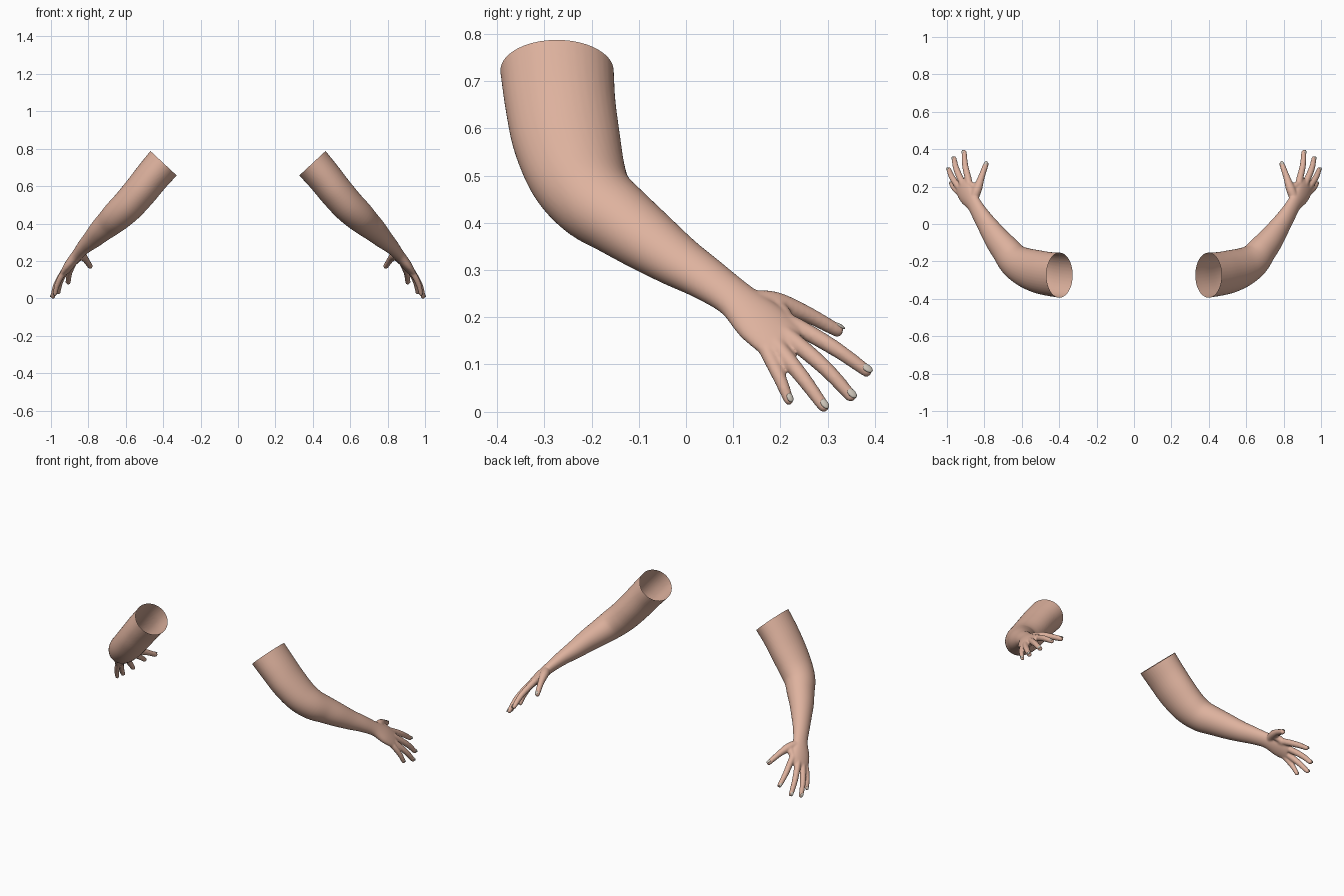
import bpy, bmesh, math
from mathutils import Vector, Matrix

if "Cube" in bpy.data.objects:
    bpy.data.objects.remove(bpy.data.objects["Cube"])


def material(name, rgb):
    m = bpy.data.materials.new(name)
    m.diffuse_color = (*rgb, 1)
    m.use_nodes = True
    m.node_tree.nodes["Principled BSDF"].inputs["Base Color"].default_value = m.diffuse_color
    return m


skin = material("skin", (0.73, 0.445, 0.342))
nail_grey = material("nail_grey", (0.60, 0.55, 0.48))

HAND_W = Vector((-0.55, 0.57, 0.61)).normalized()   # little finger side to index side


def smooth_path(rows, steps=6):
    """Catmull-Rom interpolation of rows of numbers."""
    out = []
    for i in range(len(rows) - 1):
        p = [rows[max(i - 1, 0)], rows[i], rows[i + 1], rows[min(i + 2, len(rows) - 1)]]
        for k in range(steps):
            t = k / steps
            out.append([0.5 * (2 * b + (c - a) * t + (2 * a - 5 * b + 4 * c - d) * t * t
                               + (3 * b - a - 3 * c + d) * t ** 3) for a, b, c, d in zip(*p)])
    return out + [list(rows[-1])]


def tube(bm, rows, sides=28):
    """Closed tube; each row is x, y, z, half width, half depth, turn towards the hand axis."""
    rows = smooth_path(rows)
    pts = [Vector(r[:3]) for r in rows]
    rings = []
    for i, r in enumerate(rows):
        tan = (pts[min(i + 1, len(pts) - 1)] - pts[max(i - 1, 0)]).normalized()
        w = Vector((0, 1, 0)).lerp(HAND_W, min(max(r[5], 0), 1))
        w = (w - tan * w.dot(tan)).normalized()
        n = tan.cross(w)
        rings.append([bm.verts.new(pts[i] + w * r[3] * math.cos(a) + n * r[4] * math.sin(a))
                      for a in (2 * math.pi * k / sides for k in range(sides))])
    for A, B in zip(rings, rings[1:]):
        for k in range(sides):
            j = (k + 1) % sides
            bm.faces.new((A[k], A[j], B[j], B[k]))
    bm.faces.new(rings[0][::-1])
    bm.faces.new(rings[-1])


def add_mirror(ob):
    m = ob.modifiers.new("other_side", 'MIRROR')
    m.use_mirror_merge = False


def finger_rows(points, radii, tip):
    """Rounded finger path through points, ending at the tip."""
    tip, last = Vector(tip), Vector(points[-1])
    d = (tip - last).normalized()
    pts = [Vector(p) for p in points] + [tip - d * 0.014, tip - d * 0.005, tip - d * 0.001]
    return [(*p, r, r, 1) for p, r in zip(pts, radii)], d


bm = bmesh.new()

# Upper arm, forearm and palm in one loft
tube(bm, [
    (0.340, -0.280, 0.790, 0.122, 0.098, 0),
    (0.400, -0.273, 0.720, 0.120, 0.096, 0),
    (0.460, -0.266, 0.650, 0.117, 0.093, 0),
    (0.520, -0.253, 0.575, 0.114, 0.091, 0),
    (0.585, -0.230, 0.500, 0.104, 0.088, 0),
    (0.640, -0.195, 0.447, 0.091, 0.083, 0.1),
    (0.685, -0.140, 0.405, 0.080, 0.074, 0.3),
    (0.730, -0.085, 0.365, 0.071, 0.064, 0.5),
    (0.775, -0.020, 0.320, 0.059, 0.052, 0.7),
    (0.815, 0.040, 0.283, 0.050, 0.041, 0.9),
    (0.855, 0.105, 0.238, 0.045, 0.031, 1),
    (0.893, 0.158, 0.190, 0.058, 0.027, 1),
    (0.918, 0.200, 0.152, 0.056, 0.021, 1),
    (0.925, 0.213, 0.139, 0.047, 0.014, 1)], 40)

# Fingers: knuckle, middle joint, tip, thickness
fingers = [
    ((0.885, 0.235, 0.180), (0.903, 0.315, 0.134), (0.908, 0.393, 0.079), 1.0),
    ((0.920, 0.225, 0.152), (0.950, 0.295, 0.092), (0.964, 0.358, 0.024), 1.0),
    ((0.940, 0.202, 0.128), (0.973, 0.250, 0.068), (0.993, 0.299, 0.001), 0.97),
    ((0.945, 0.176, 0.118), (0.968, 0.200, 0.068), (0.980, 0.222, 0.014), 0.85)]
nails = []
for knuckle, joint, tip, s in fingers:
    root = Vector(knuckle).lerp(Vector((0.87, 0.13, 0.22)), 0.4)
    rows, d = finger_rows([root, knuckle, joint],
                          [0.019 * s, 0.0185 * s, 0.0165 * s, 0.013 * s, 0.010 * s, 0.005 * s], tip)
    tube(bm, rows, 16)
    nails.append((Vector(tip), d, d.cross(HAND_W), s))

# Thumb and the web of skin beside it
rows, d = finger_rows([(0.862, 0.125, 0.232), (0.838, 0.185, 0.230), (0.816, 0.250, 0.209)],
                      [0.024, 0.025, 0.018, 0.014, 0.010, 0.005], (0.787, 0.332, 0.166))
tube(bm, rows, 16)
nails.append((Vector((0.787, 0.332, 0.166)), d, Vector((0.1, 0.4, 0.9)), 1.05))
tube(bm, [(0.842, 0.185, 0.226, 0.020, 0.020, 1), (0.865, 0.205, 0.205, 0.019, 0.019, 1),
          (0.888, 0.215, 0.183, 0.019, 0.019, 1)], 16)

bmesh.ops.recalc_face_normals(bm, faces=bm.faces)
me = bpy.data.meshes.new("arm_blend")
bm.to_mesh(me)
bm.free()
arm = bpy.data.objects.new("arms", me)
bpy.context.collection.objects.link(arm)

# Fuse the parts into one skin
rem = arm.modifiers.new("fuse", 'REMESH')
rem.mode = 'VOXEL'
rem.voxel_size = 0.005
sm = arm.modifiers.new("soften", 'SMOOTH')
sm.factor = 0.5
sm.iterations = 4
bpy.context.view_layer.update()
fused = bpy.data.meshes.new_from_object(arm.evaluated_get(bpy.context.evaluated_depsgraph_get()))
arm.modifiers.clear()

# Open the upper end with a slanted cut
bm = bmesh.new()
bm.from_mesh(fused)
bmesh.ops.bisect_plane(bm, geom=bm.verts[:] + bm.edges[:] + bm.faces[:], dist=1e-5,
                       plane_co=(0.402, -0.27, 0.726), plane_no=(-0.68, 0, 0.73), clear_outer=True)
for f in bm.faces:
    f.smooth = True
bm.to_mesh(fused)
bm.free()
fused.materials.clear()
fused.materials.append(skin)
arm.data = fused
add_mirror(arm)

# Finger nails: thin oval plates on the back of each tip
bm = bmesh.new()
for tip, d, n, s in nails:
    n = (n - d * n.dot(d)).normalized()
    if n.x + n.z < 0:
        n = -n
    side = n.cross(d)
    rot = Matrix((d, side, n)).transposed().to_4x4()
    pos = Matrix.Translation(tip - d * 0.014 + n * 0.0105 * s)
    bmesh.ops.create_uvsphere(bm, u_segments=16, v_segments=8, radius=1,
                              matrix=pos @ rot @ Matrix.Diagonal((0.013 * s, 0.0085 * s, 0.0042, 1)))
for f in bm.faces:
    f.smooth = True
me = bpy.data.meshes.new("finger_nails")
bm.to_mesh(me)
bm.free()
me.materials.append(nail_grey)
nail_ob = bpy.data.objects.new("finger_nails", me)
bpy.context.collection.objects.link(nail_ob)
add_mirror(nail_ob)
